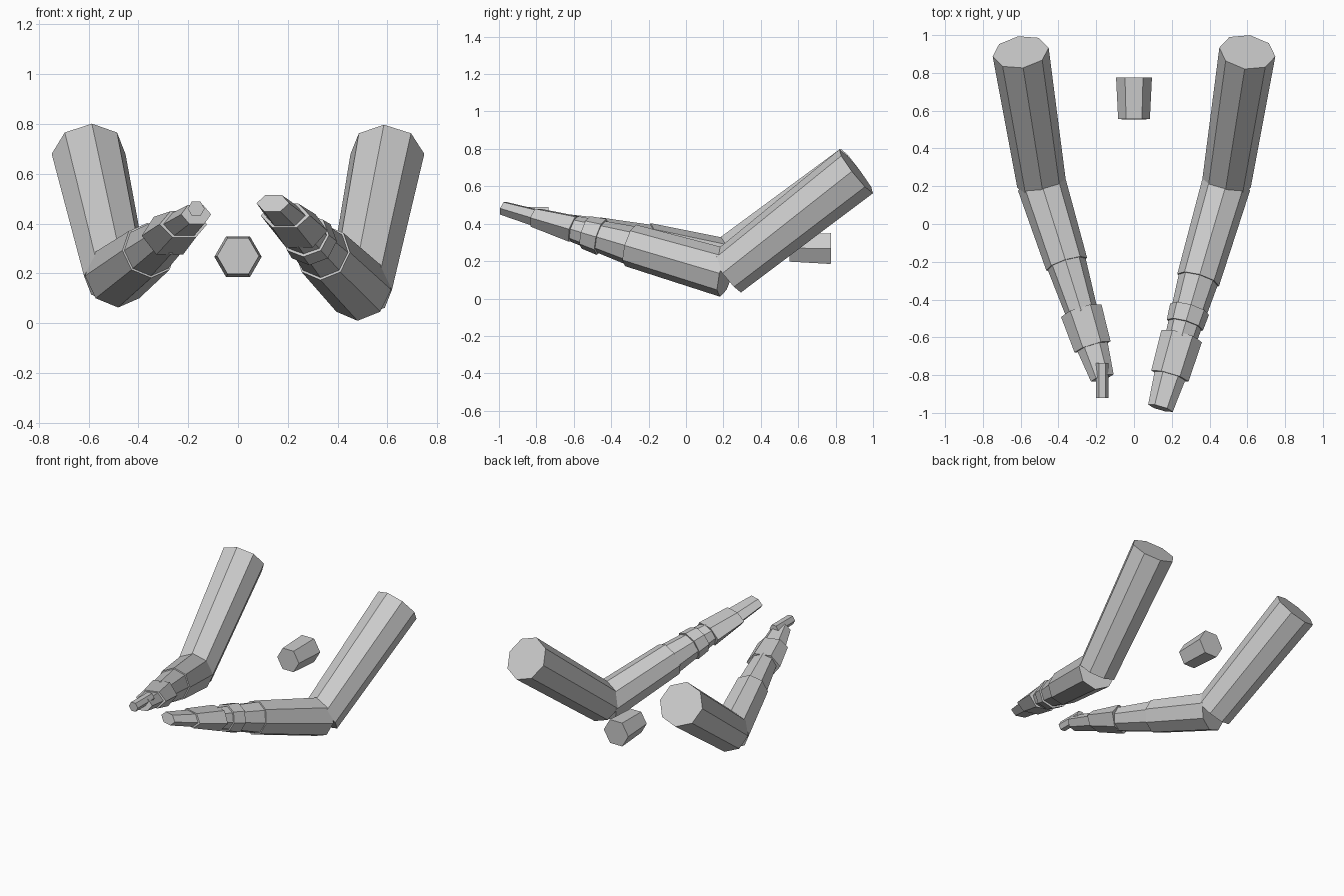
import bpy, bmesh
from math import cos, sin, tau
from mathutils import Vector

cube = bpy.data.objects.get("Cube")
if cube:
    bpy.data.objects.remove(cube, do_unlink=True)

grey = bpy.data.materials.new("plain grey")
grey.use_nodes = True
COLOUR = (0.6, 0.6, 0.6, 1)
grey.diffuse_color = COLOUR
grey.node_tree.nodes["Principled BSDF"].inputs["Base Color"].default_value = COLOUR


def tapered_prism(name, start, end, size_a, size_b, sides):
    """Flat-faced prism between two points; each size is (half width, half height)."""
    a, b = Vector(start), Vector(end)
    axis = (b - a).normalized()
    across = axis.cross(Vector((0, 0, 1))).normalized()
    up = across.cross(axis)
    bm = bmesh.new()
    rings = []
    for centre, (w, h) in ((a, size_a), (b, size_b)):
        angles = [tau * i / sides for i in range(sides)]
        rings.append([bm.verts.new(centre + across * w * cos(t) + up * h * sin(t)) for t in angles])
    for i in range(sides):
        j = (i + 1) % sides
        bm.faces.new((rings[0][i], rings[0][j], rings[1][j], rings[1][i]))
    for ring in rings:
        bm.faces.new(ring)
    bmesh.ops.recalc_face_normals(bm, faces=bm.faces)
    mesh = bpy.data.meshes.new(name)
    bm.to_mesh(mesh)
    bm.free()
    mesh.materials.append(grey)
    obj = bpy.data.objects.new(name, mesh)
    bpy.context.collection.objects.link(obj)


def arm(label, shoulder, elbow, tip, sections):
    """Upper arm, then the lower arm pieces strung along the elbow-tip line."""
    tapered_prism(label + "_upper_arm", elbow, shoulder, (0.13, 0.13), (0.15, 0.148), 8)
    elbow, tip = Vector(elbow), Vector(tip)
    for part, f0, f1, size_a, size_b, sides in sections:
        tapered_prism(f"{label}_{part}", elbow.lerp(tip, f0), elbow.lerp(tip, f1), size_a, size_b, sides)


# Left arm, with a separate wrist cuff
arm("left", (0.6, 0.91, 0.68), (0.49, 0.215, 0.135), (0.14, -0.975, 0.482), [
    ("forearm", 0, 0.43, (0.13, 0.13), (0.115, 0.115), 8),
    ("wrist", 0.43, 0.69, (0.107, 0.105), (0.085, 0.07), 8),
    ("cuff", 0.56, 0.63, (0.107, 0.1), (0.1, 0.09), 8),
    ("hand", 0.68, 0.857, (0.112, 0.08), (0.103, 0.057), 6),
    ("fingers", 0.85, 1, (0.085, 0.05), (0.068, 0.04), 6),
])

# Right arm, carrying a short barrel
arm("right", (-0.6, 0.91, 0.68), (-0.49, 0.215, 0.19), (-0.168, -0.815, 0.437), [
    ("forearm", 0, 0.415, (0.13, 0.13), (0.113, 0.113), 8),
    ("wrist", 0.415, 0.67, (0.105, 0.105), (0.085, 0.08), 8),
    ("hand", 0.654, 0.84, (0.112, 0.09), (0.1, 0.062), 6),
    ("fingers", 0.83, 1, (0.085, 0.055), (0.063, 0.045), 6),
])
tapered_prism("right_barrel", (-0.168, -0.735, 0.46), (-0.168, -0.92, 0.46), (0.034, 0.034), (0.034, 0.034), 6)

# Free-standing neck piece
tapered_prism("neck", (0, 0.555, 0.27), (0, 0.775, 0.267), (0.084, 0.084), (0.095, 0.095), 6)
